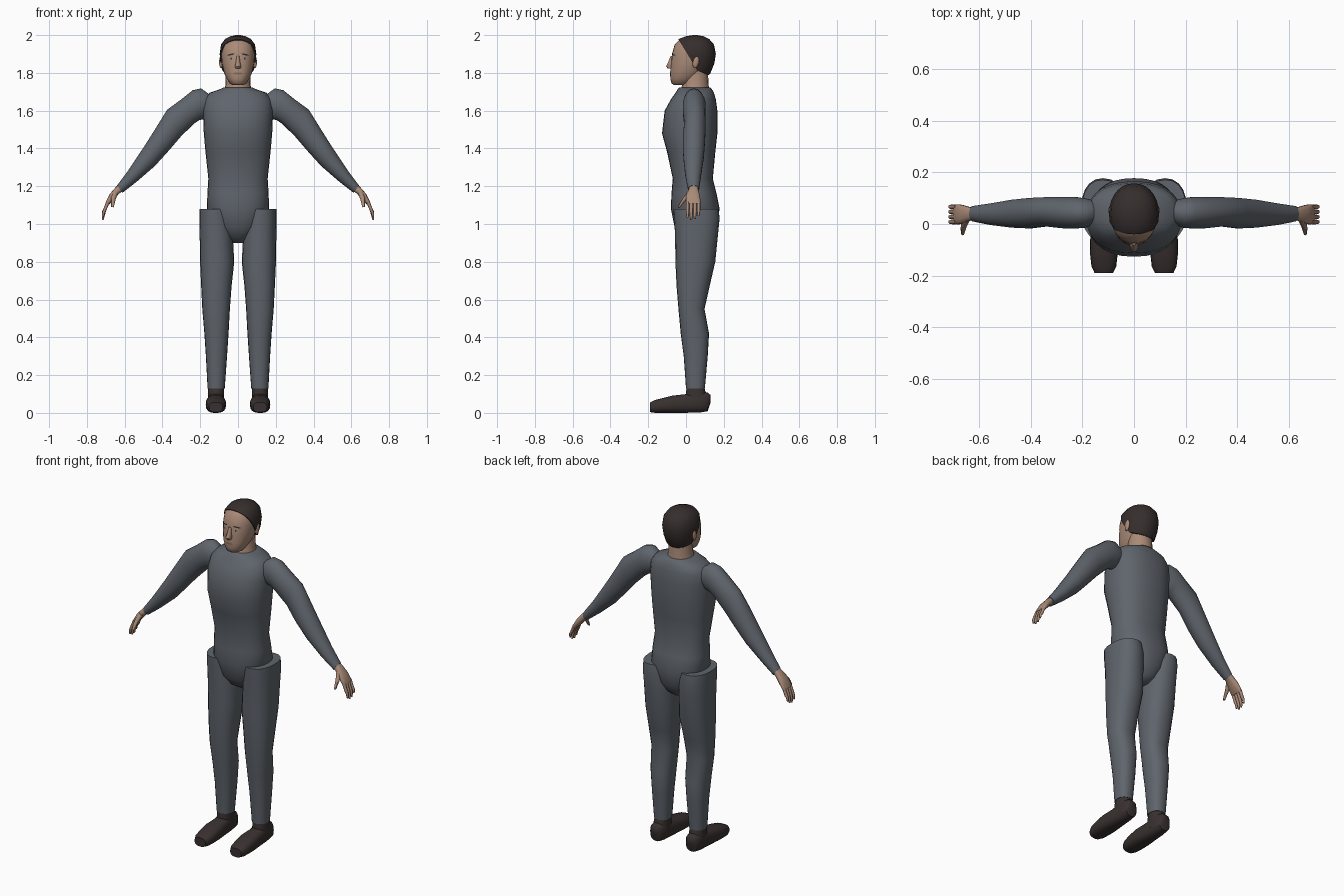
import bpy, bmesh, math
from mathutils import Vector as V
from mathutils.bvhtree import BVHTree


def material(name, rgb):
    m = bpy.data.materials.new(name)
    m.diffuse_color = (*rgb, 1)
    return m


SUIT = material("grey_suit", (0.115, 0.13, 0.15))
SKIN = material("skin", (0.40, 0.255, 0.185))
HAIR = material("dark_hair", (0.036, 0.027, 0.026))
SHOE = material("dark_leather", (0.040, 0.030, 0.029))
LIPS = material("lips", (0.27, 0.155, 0.115))
EYE = material("eye_grey", (0.30, 0.30, 0.29))


def finish(name, bm, mat, angle=50):
    bmesh.ops.recalc_face_normals(bm, faces=bm.faces)
    me = bpy.data.meshes.new(name)
    bm.to_mesh(me)
    bm.free()
    me.materials.append(mat)
    ob = bpy.data.objects.new(name, me)
    bpy.context.collection.objects.link(ob)
    bpy.ops.object.select_all(action='DESELECT')
    ob.select_set(True)
    bpy.context.view_layer.objects.active = ob
    bpy.ops.object.shade_smooth_by_angle(angle=math.radians(angle))
    return ob


def loft(rings, n=20, e=2.0):
    """Skin superellipse rings given as (centre, half axis, half axis)."""
    bm = bmesh.new()
    power = lambda c: math.copysign(abs(c) ** (2 / e), c)
    loops = []
    for c, u, v in rings:
        loops.append([bm.verts.new(c + u * power(math.cos(a)) + v * power(math.sin(a)))
                      for a in (2 * math.pi * i / n for i in range(n))])
    for a, b in zip(loops, loops[1:]):
        for i in range(n):
            j = (i + 1) % n
            bm.faces.new((a[i], a[j], b[j], b[i]))
    bm.faces.new(loops[0])
    bm.faces.new(loops[-1])
    return bm


def upright(rows, s=1):
    """Rows of height, left, right, front, back."""
    return [(V((s * (x0 + x1) / 2, (y0 + y1) / 2, z)), V(((x1 - x0) / 2, 0, 0)),
             V((0, (y1 - y0) / 2, 0))) for z, x0, x1, y0, y1 in rows]


def centred(rows):
    return upright([(z, -h, h, y0, y1) for z, h, y0, y1 in rows])


def limb(rows, s):
    """Rows of upper x, z, lower x, z, front, back."""
    return [(V((s * (ux + lx) / 2, (y0 + y1) / 2, (uz + lz) / 2)),
             V((s * (ux - lx) / 2, 0, (uz - lz) / 2)),
             V((0, (y1 - y0) / 2, 0))) for ux, uz, lx, lz, y0, y1 in rows]


# Torso, with the pelvis tapering between the legs
finish("torso", loft(centred([
    (0.90, .03, .02, .10), (0.925, .07, -.02, .13), (0.98, .115, -.06, .16),
    (1.08, .165, -.08, .178), (1.16, .162, -.077, .162), (1.24, .157, -.07, .142),
    (1.38, .172, -.10, .155), (1.48, .181, -.127, .166), (1.60, .186, -.113, .166),
    (1.66, .178, -.08, .158), (1.695, .150, -.055, .148), (1.712, .10, -.045, .138),
    (1.722, .078, -.036, .128)]), 28, 2.3), SUIT)

# Neck and head
finish("neck", loft(centred([(1.69, .08, -.035, .125), (1.735, .066, -.02, .12),
                             (1.82, .064, -.01, .115)])), SKIN)
head = loft(centred([
    (1.735, .025, -.062, .0), (1.745, .044, -.077, .03), (1.77, .06, -.083, .06),
    (1.80, .074, -.084, .09), (1.85, .085, -.079, .125), (1.90, .089, -.074, .14),
    (1.95, .083, -.06, .135), (1.98, .06, -.03, .11), (1.992, .03, .0, .08)]), 28, 2.2)
bmesh.ops.recalc_face_normals(head, faces=head.faces)
face_tree = BVHTree.FromBMesh(head)
finish("head", head, SKIN)

# Hair cap trimmed along the hairline and the nape
hair = loft(centred([
    (1.75, .06, -.06, .09), (1.80, .084, -.08, .130), (1.85, .093, -.083, .150),
    (1.90, .097, -.080, .158), (1.95, .090, -.066, .148), (1.98, .068, -.037, .122),
    (1.994, .040, .0, .092), (2.0, .012, .035, .06)]), 28, 2.1)
for co, no in (((0, -.037, 1.972), (0, -.163, -.10)), ((0, .07, 1.808), (0, -.4, -1))):
    bmesh.ops.bisect_plane(hair, geom=hair.verts[:] + hair.edges[:] + hair.faces[:],
                           plane_co=co, plane_no=no, clear_outer=True)
    bmesh.ops.holes_fill(hair, edges=[e for e in hair.edges if e.is_boundary], sides=0)
finish("hair", hair, HAIR)

# Nose
finish("nose", loft(centred([(1.89, .008, -.082, -.06), (1.86, .011, -.094, -.06),
                             (1.835, .017, -.107, -.06), (1.822, .013, -.096, -.06)]), 10), SKIN)


def face_plate(name, mat, x, z, w, h, lift=.002, tilt=0):
    """Thin oval plate draped on the face."""
    bm = bmesh.new()
    pts = []
    for r in (0, .5, 1):
        for i in range(12 if r else 1):
            a = math.pi * i / 6
            px, pz = x + r * w * math.cos(a), z + r * h * math.sin(a) + tilt * r * w * math.cos(a)
            hit = face_tree.ray_cast(V((px, -1, pz)), V((0, 1, 0)))[0]
            pts.append(bm.verts.new((px, hit.y - lift, pz)))
    for i in range(12):
        j = (i + 1) % 12
        bm.faces.new((pts[0], pts[1 + i], pts[1 + j]))
        bm.faces.new((pts[1 + i], pts[13 + i], pts[13 + j], pts[1 + j]))
    ob = finish(name, bm, mat)
    if sum(p.normal.y for p in ob.data.polygons) > 0:
        ob.data.flip_normals()


face_plate("mouth", LIPS, 0, 1.797, .026, .006)

for s, side in ((-1, "right"), (1, "left")):
    # Eyes, brows and ears
    face_plate(side + "_eye", EYE, s * .036, 1.876, .014, .006)
    face_plate(side + "_iris", HAIR, s * .036, 1.876, .005, .005, .004)
    face_plate(side + "_brow", HAIR, s * .038, 1.897, .020, .004, .003, -s * .2)
    ear = bmesh.new()
    bmesh.ops.create_uvsphere(ear, u_segments=12, v_segments=8, radius=1)
    for v in ear.verts:
        v.co = V((s * .090 + v.co.x * .010, .052 + v.co.y * .017 + v.co.z * .005,
                  1.857 + v.co.z * .032))
    finish(side + "_ear", ear, SKIN)

    # Trouser leg, flat at the top
    finish(side + "_leg", loft(upright([
        (1.08, .04, .203, -.066, .172), (1.03, .035, .205, -.064, .178),
        (0.95, .028, .203, -.058, .170), (0.80, .020, .201, -.056, .155),
        (0.67, .034, .195, -.050, .125), (0.55, .043, .189, -.040, .098),
        (0.42, .050, .178, -.028, .122), (0.30, .058, .170, -.012, .115),
        (0.13, .070, .161, .0, .10)], s), 20, 2.3), SUIT)

    # Sleeve
    finish(side + "_arm", loft(limb([
        (.150, 1.685, .150, 1.59, .0, .09), (.195, 1.718, .180, 1.555, -.015, .10),
        (.240, 1.708, .205, 1.550, -.018, .105), (.300, 1.660, .235, 1.530, -.018, .105),
        (.375, 1.605, .305, 1.460, -.010, .105), (.440, 1.500, .365, 1.390, -.018, .102),
        (.500, 1.405, .440, 1.307, -.015, .095), (.580, 1.285, .535, 1.225, -.004, .08),
        (.640, 1.205, .612, 1.165, .010, .07)], s), 18), SUIT)

    # Palm, fingers and thumb
    finish(side + "_palm", loft(limb([
        (.634, 1.208, .612, 1.172, .017, .064), (.650, 1.192, .628, 1.162, .012, .066),
        (.678, 1.160, .652, 1.135, .0, .074), (.694, 1.130, .670, 1.115, -.002, .077),
        (.702, 1.108, .684, 1.102, .0, .076)], s), 14, 2.5), SKIN)
    for i, drop in enumerate((.012, 0, .004, .02)):
        y = -.001 + .0195 * i
        finish(f"{side}_finger_{i + 1}", loft(limb([
            (.697, 1.120, .680, 1.113, y, y + .019), (.715, 1.075, .698, 1.070, y, y + .018),
            (.721, 1.045 + drop, .706, 1.043 + drop, y + .001, y + .017),
            (.720, 1.022 + drop, .711, 1.022 + drop, y + .004, y + .014)], s), 8), SKIN)
    finish(side + "_thumb", loft(limb([
        (.660, 1.175, .636, 1.160, .005, .035), (.672, 1.140, .648, 1.130, -.018, .012),
        (.673, 1.115, .653, 1.110, -.032, -.012), (.671, 1.090, .658, 1.088, -.044, -.030)],
        s), 8), SKIN)

    # Shoe, skinned from heel to toe, with an ankle sock on top
    shoe = [(.130, .022, .055, .095), (.115, .038, .008, .108), (.07, .043, .001, .118),
            (.0, .047, 0, .100), (-.07, .054, 0, .092), (-.12, .053, 0, .080),
            (-.165, .048, 0, .068), (-.190, .036, .004, .056)]
    finish(side + "_shoe", loft([
        (V((s * .117, y, (z0 + z1) / 2)), V((w, 0, 0)), V((0, 0, (z1 - z0) / 2)))
        for y, w, z0, z1 in shoe], 18, 2.6), SHOE)
    finish(side + "_ankle", loft(upright([
        (.04, .073, .160, -.005, .112), (.10, .073, .160, -.002, .108),
        (.135, .073, .158, .003, .097)], s), 18, 2.2), SHOE)
